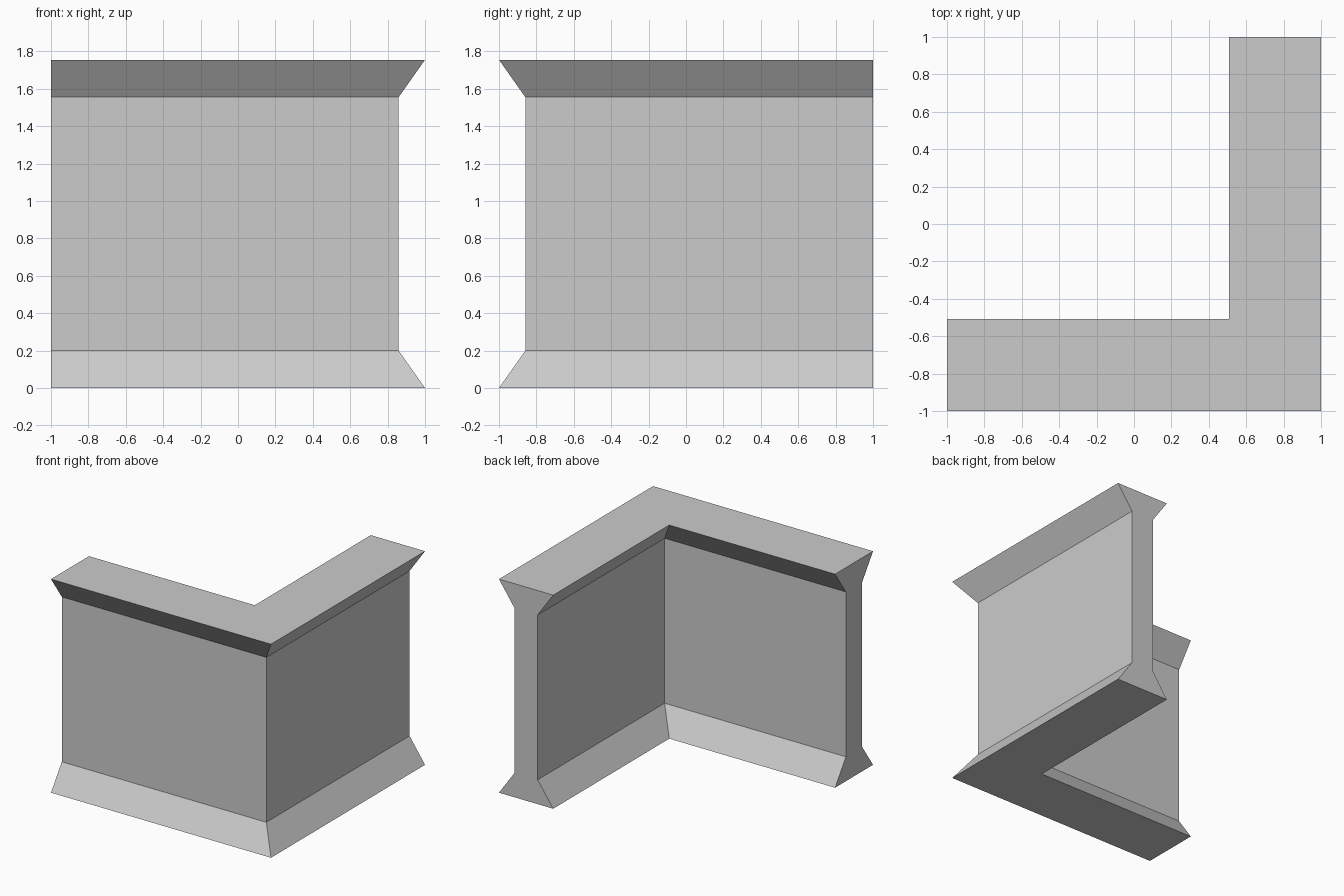
import bpy
import bmesh

if "Cube" in bpy.data.objects:
    bpy.data.objects.remove(bpy.data.objects["Cube"])

# Wall cross-section: (distance in from the outer face, height)
H = 1.755
W = 0.493
INSET = 0.141
FLARE = 0.2
profile = [(0, 0), (INSET, FLARE), (INSET, H - FLARE), (0, H),
           (W, H), (W - INSET, H - FLARE), (W - INSET, FLARE), (W, 0)]

# Sweep the section round the mitred corner: left end, corner, back end
bm = bmesh.new()
rings = [[bm.verts.new(p) for p in ring] for ring in (
    [(-1, -1 + d, z) for d, z in profile],
    [(1 - d, -1 + d, z) for d, z in profile],
    [(1 - d, 1, z) for d, z in profile])]
n = len(profile)
for a, b in zip(rings, rings[1:]):
    for i in range(n):
        j = (i + 1) % n
        bm.faces.new((a[i], a[j], b[j], b[i]))

# Flat end caps, split into flare, web and flare
for r in (rings[0], rings[-1]):
    for i in range(3):
        bm.faces.new((r[i], r[i + 1], r[6 - i], r[7 - i]))
bmesh.ops.recalc_face_normals(bm, faces=bm.faces[:])

mesh = bpy.data.meshes.new("corner_wall")
bm.to_mesh(mesh)
bm.free()
bpy.context.collection.objects.link(bpy.data.objects.new("corner_wall", mesh))
